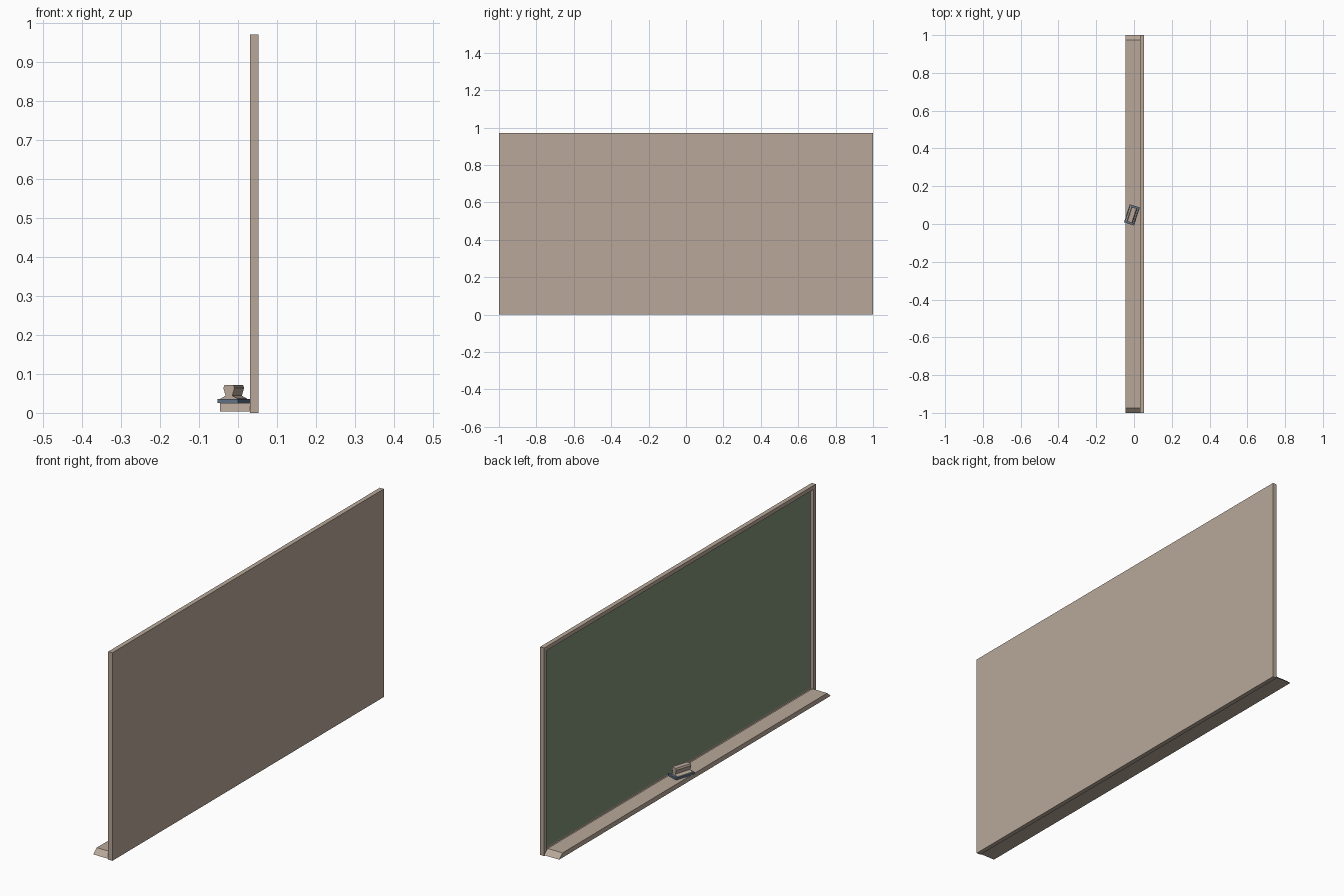
import bpy, bmesh, math
from mathutils import Matrix

if "Cube" in bpy.data.objects:
    bpy.data.objects.remove(bpy.data.objects["Cube"])


def material(name, color):
    m = bpy.data.materials.new(name)
    m.diffuse_color = (*color, 1)
    m.use_nodes = True
    m.node_tree.nodes["Principled BSDF"].inputs["Base Color"].default_value = m.diffuse_color
    return m


WOOD = material("wood", (0.48, 0.39, 0.32))
GREEN = material("board_green", (0.22, 0.29, 0.19))
FELT = material("felt_blue", (0.11, 0.16, 0.23))


def finish(bm, name, mat):
    bmesh.ops.recalc_face_normals(bm, faces=bm.faces)
    mesh = bpy.data.meshes.new(name)
    bm.to_mesh(mesh)
    bm.free()
    mesh.materials.append(mat)
    obj = bpy.data.objects.new(name, mesh)
    bpy.context.collection.objects.link(obj)
    return obj


def box_bm(lo, hi):
    bm = bmesh.new()
    bmesh.ops.create_cube(bm, size=1)
    for v in bm.verts:
        v.co = [lo[i] + (v.co[i] + 0.5) * (hi[i] - lo[i]) for i in range(3)]
    return bm


# Frame with solid back and a recessed front (writing side faces -x)
X0, X1, TOP, RIM, DEPTH = 0.031, 0.052, 0.97, 0.026, 0.014
bm = box_bm((X0, -1, 0), (X1, 1, TOP))
bm.normal_update()
front = min(bm.faces, key=lambda f: f.calc_center_median().x)
bmesh.ops.inset_region(bm, faces=[front], thickness=RIM)
ext = bmesh.ops.extrude_face_region(bm, geom=[front])
bmesh.ops.translate(bm, vec=(DEPTH, 0, 0),
                    verts=[g for g in ext["geom"] if isinstance(g, bmesh.types.BMVert)])
if front.is_valid:
    bmesh.ops.delete(bm, geom=[front], context='FACES_ONLY')
finish(bm, "board_frame", WOOD)

# Green writing panel lying in the recess
finish(box_bm((X0 + DEPTH - 0.002, -1 + RIM, RIM), (X0 + DEPTH + 0.001, 1 - RIM, TOP - RIM)),
       "writing_panel", GREEN)

# Chalk tray with sloped ends
bm = box_bm((-0.046, -1, 0.004), (X0, 1, RIM))
for v in bm.verts:
    if v.co.z > 0.01:
        v.co.y -= math.copysign(0.025, v.co.y)
finish(bm, "chalk_tray", WOOD)

# Eraser, turned slightly on the tray
PLACE = Matrix.Translation((-0.011, 0.048, RIM)) @ Matrix.Rotation(math.radians(-18), 4, 'Z')
pad = finish(box_bm((-0.028, -0.05, 0), (0.028, 0.05, 0.009)), "eraser_pad", FELT)
pad.matrix_world = PLACE

# Waisted grip: mirrored half profile extruded along the eraser
half = [(0.023, 0.009), (0.022, 0.011), (0.009, 0.018), (0.015, 0.038), (0.012, 0.046)]
profile = half + [(-x, z) for x, z in reversed(half)]
bm = bmesh.new()
face = bm.faces.new([bm.verts.new((x, -0.04, z)) for x, z in profile])
ext = bmesh.ops.extrude_face_region(bm, geom=[face])
bmesh.ops.translate(bm, vec=(0, 0.08, 0),
                    verts=[g for g in ext["geom"] if isinstance(g, bmesh.types.BMVert)])
grip = finish(bm, "eraser_grip", WOOD)
grip.matrix_world = PLACE
